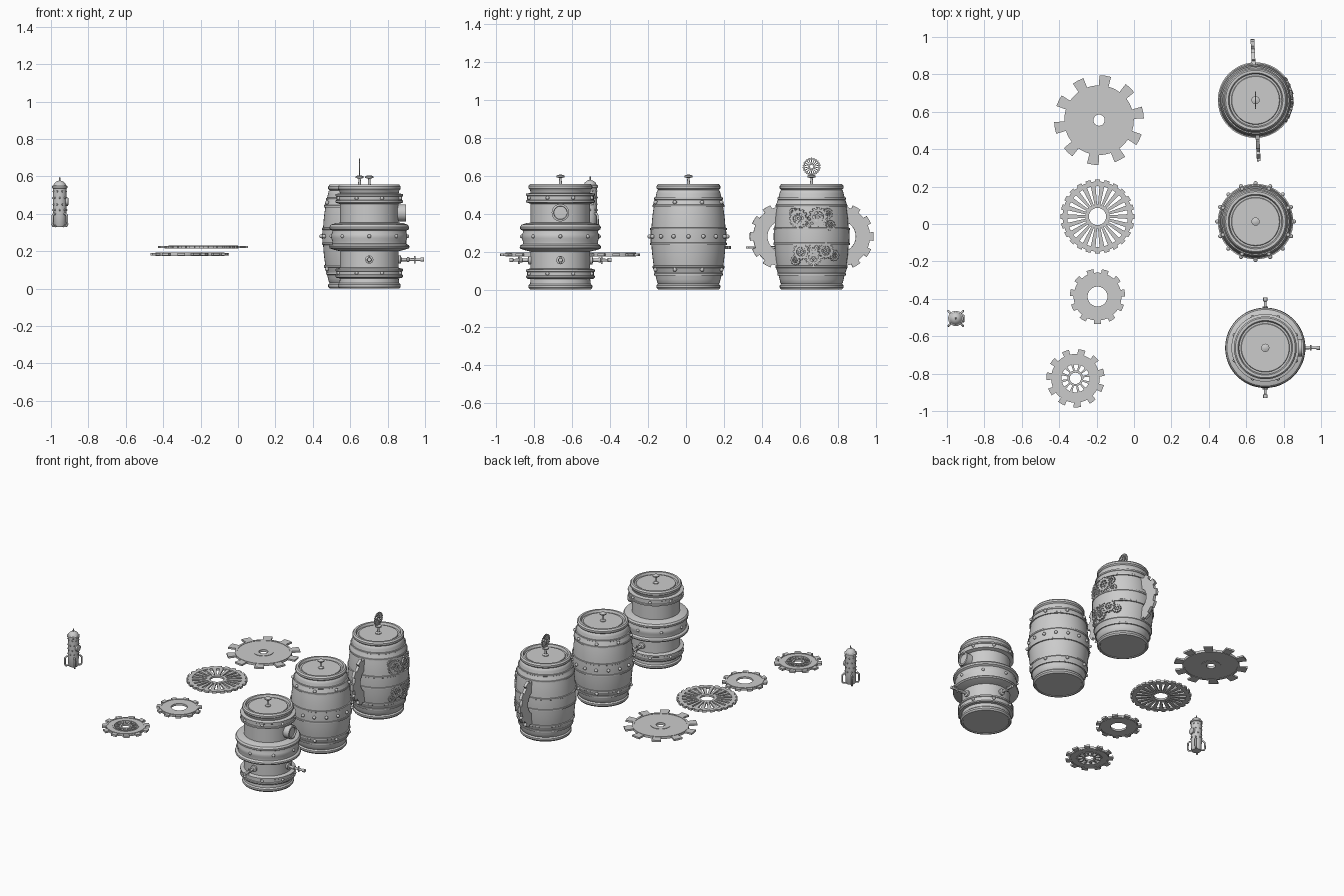
import bpy, bmesh
from math import sin, cos, pi, tau, radians, asin
from mathutils import Matrix, Vector

if "Cube" in bpy.data.objects:
    bpy.data.objects.remove(bpy.data.objects["Cube"])

T = Matrix.Translation


def R(deg, axis):
    return Matrix.Rotation(radians(deg), 4, axis)


def make(name, bm, mat=Matrix()):
    bmesh.ops.recalc_face_normals(bm, faces=bm.faces)
    me = bpy.data.meshes.new(name)
    bm.to_mesh(me)
    bm.free()
    ob = bpy.data.objects.new(name, me)
    ob.matrix_world = mat
    bpy.context.collection.objects.link(ob)
    return ob


def lathe(name, prof, mat, seg=48):
    """Spin an (r, z) profile around z; r = 0 ends close it."""
    bm = bmesh.new()
    rings = []
    for r, z in prof:
        if r == 0:
            rings.append([bm.verts.new((0, 0, z))] * seg)
        else:
            rings.append([bm.verts.new((r * cos(tau * i / seg), r * sin(tau * i / seg), z)) for i in range(seg)])
    for a, b in zip(rings, rings[1:]):
        for i in range(seg):
            j = (i + 1) % seg
            bm.faces.new(list(dict.fromkeys((a[i], a[j], b[j], b[i]))))
    return make(name, bm, mat)


def ring(bm, outer, hole, th):
    """Flat plate from polar outline (angle, radius) with a round hole."""
    rows = []
    for z in (-th / 2, th / 2):
        rows.append([[bm.verts.new((r * cos(a), r * sin(a), z)) for a, r in pts]
                     for pts in (outer, [(a, hole) for a, _ in outer])])
    (o0, i0), (o1, i1) = rows
    n = len(outer)
    for k in range(n):
        j = (k + 1) % n
        for p, q in ((o0, o1), (o1, i1), (i1, i0), (i0, o0)):
            bm.faces.new((p[k], p[j], q[j], q[k]))


def circle(r, n=48):
    return [(tau * i / n, r) for i in range(n)]


def gear(name, mat, teeth, tip, root, hole, th, duty=.42, raised=(), hub=None, spokes=0, width=.012):
    bm = bmesh.new()
    outline = []
    for t in range(teeth):
        for f, r in ((-duty / 2 - .01, root), (-duty / 2, tip), (0, tip), (duty / 2, tip),
                     (duty / 2 + .01, root), (.42, root), (.58, root)):
            outline.append(((t + f) * tau / teeth, r))
    ring(bm, outline, hole, th)
    for ro, ri in raised:
        ring(bm, circle(ro), ri, th * 1.45)
    if hub:
        ring(bm, circle(hub[0]), hub[1], th)
        for s in range(spokes):
            a, b = hub[0] * .97, hole * 1.03
            m = R(360 * s / spokes, 'Z') @ T(((a + b) / 2, 0, 0))
            v = bmesh.ops.create_cube(bm, size=1)['verts']
            for p in v:
                w = width * (.5 if p.co.x < 0 else 1)
                p.co = m @ Vector((p.co.x * (b - a), p.co.y * w, p.co.z * th * .8))
    return make(name, bm, mat)


def studs(name, mat, rows, size=.011):
    bm = bmesh.new()
    for r, z, n, off in rows:
        for i in range(n):
            m = R(360 * (i + off) / n, 'Z') @ T((r, 0, z)) @ R(90, 'Y')
            bmesh.ops.create_uvsphere(bm, u_segments=12, v_segments=8, radius=size, matrix=m)
    return make(name, bm, mat)


def tube(name, pts, rad, mat):
    cu = bpy.data.curves.new(name, 'CURVE')
    cu.dimensions = '3D'
    cu.bevel_depth, cu.bevel_resolution, cu.use_fill_caps = rad, 2, True
    sp = cu.splines.new('POLY')
    sp.points.add(len(pts) - 1)
    for p, c in zip(sp.points, pts):
        p.co = (*c, 1)
    ob = bpy.data.objects.new(name, cu)
    ob.matrix_world = mat
    bpy.context.collection.objects.link(ob)


# Barrel outlines
def bulge(z):
    return .196 - .033 * abs((z - .28) / .25) ** 2


FOOT = [(0, .004), (.148, .004), (.15, 0), (.16, 0), (.168, .01), (.168, .022), (.16, .03)]
LID = [(.16, .525), (.168, .533), (.168, .546), (.16, .556), (.146, .556), (.14, .54), (.13, .54), (.127, .545), (0, .545)]
wall = []
bands = [(.075, .125), (.235, .325), (.435, .485)]
cuts = sorted([.035, .055, .15, .18, .21, .28, .35, .38, .41, .505, .52])
for z in cuts:
    wall.append((bulge(z), z))
for a, b in bands:
    wall += [(bulge(a), a - .001), (bulge(a) + .007, a), (bulge(a) + .007, a + .01), (bulge(a) + .004, a + .012),
             (bulge(b) + .004, b - .012), (bulge(b) + .007, b - .01), (bulge(b) + .007, b), (bulge(b), b + .001)]
wall = sorted(((r + .004 if z == .28 else r), z) for r, z in wall)
wall.sort(key=lambda p: p[1])
BARREL = FOOT + wall + LID

BANDED = FOOT + [(.157, .055), (.175, .057), (.181, .063), (.181, .072), (.176, .075), (.176, .092), (.181, .095),
                 (.181, .105), (.157, .112), (.157, .2), (.19, .208), (.212, .216), (.215, .224), (.212, .232),
                 (.198, .24), (.198, .255), (.203, .27), (.203, .29), (.198, .3), (.198, .31), (.212, .318),
                 (.213, .33), (.205, .342), (.18, .35), (.157, .353), (.157, .452), (.181, .46), (.181, .47),
                 (.176, .473), (.176, .492), (.181, .495), (.181, .505), (.157, .51)] + LID
FINIAL = [(0, .54), (.02, .54), (.02, .55), (.008, .556), (.006, .588), (.022, .592), (.022, .6), (.01, .605), (0, .606)]

spots = {'gear_barrel': (.65, .662), 'studded_barrel': (.65, .013), 'banded_barrel': (.702, -.662)}
for name, (x, y) in spots.items():
    lathe(name, BANDED if name == 'banded_barrel' else BARREL, T((x, y, 0)))
    lathe(name + '_lid_knob', FINIAL, T((x, y, 0)), 16)

# Studs on two barrels
B, C = T((*spots['studded_barrel'], 0)), T((*spots['banded_barrel'], 0))
studs('studded_barrel_studs', B, [(.205, .28, 16, 0), (.188, .105, 8, .5), (.188, .46, 8, .5)])
studs('banded_barrel_studs', C, [(.178, .083, 8, .5), (.203, .28, 8, 0), (.178, .483, 8, .5)], .010)

# Round window and taps on the banded barrel
lathe('window', [(0, .14), (.046, .14), (.046, .195), (.036, .197), (.034, .188), (0, .19)],
      C @ T((0, 0, .405)) @ R(90, 'Y'), 32)
for i, (ang, end) in enumerate(((0, .293), (90, .268), (-90, .268))):
    m = C @ T((0, 0, .155)) @ R(ang, 'Z')
    lathe(f'tap_{i}', [(0, .15), (.022, .15), (.022, .168), (.009, .172), (.009, .2), (.013, .202), (.013, .212),
                      (.008, .215), (.007, end - .02), (.011, end - .018), (.011, end), (0, end)],
          m @ R(90, 'Y'), 16)
    tube(f'tap_handle_{i}', [(end - .05, 0, -.02), (end - .05, 0, .02)], .005, m)
    tube(f'tap_bar_{i}', [(end - .05, -.014, 0), (end - .05, .014, 0)], .004, m)

# Gear handles, top gear and wall gears on the gear barrel
A = T((*spots['gear_barrel'], 0))
for s, n in ((1, 'back'), (-1, 'front')):
    gear(n + '_gear_handle', A @ R(3, 'Z') @ T((0, s * .15, .28)) @ R(90, 'Y'),
         12, .177, .158, .083, .02, .5)
gear('lid_gear', A @ T((0, 0, .648)) @ R(90, 'Y'), 22, .047, .043, .037, .006, .5,
     hub=(.016, .009), spokes=18, width=.005)
wall_gears = [(-.07, .375, .052), (.035, .383, .052), (-.03, .345, .03), (.1, .338, .028), (-.095, .405, .026),
              (.085, .4, .03), (-.055, .2, .045), (.075, .205, .045), (.01, .17, .045), (.12, .18, .03),
              (-.085, .155, .028), (.01, .22, .026)]
for i, (dy, z, r) in enumerate(wall_gears):
    rad = bulge(z) + .004
    gear(f'wall_gear_{i}', A @ R(math_deg := asin(dy / rad) * 180 / pi, 'Z') @ T((rad - .002, 0, z)) @ R(90, 'Y'),
         12, r, r * .83, r * .55, .012, .5, hub=(r * .3, r * .12), spokes=6, width=r * .2)

# Loose flat gears
gear('large_gear', T((-.187, .555, .222)) @ R(10, 'Z'), 10, .24, .186, .03, .012, .42,
     raised=((.186, .172), (.066, .03)))
gear('spoked_gear', T((-.195, .04, .222)), 24, .198, .187, .162, .014, .55,
     hub=(.065, .046), spokes=22, width=.026)
gear('ring_gear', T((-.195, -.388, .184)) @ R(8, 'Z'), 11, .148, .128, .053, .014, .45, raised=((.124, .116),))
gear('small_gear', T((-.313, -.825, .184)) @ R(12, 'Z'), 11, .156, .13, .075, .014, .45,
     raised=((.127, .118), (.085, .075)), hub=(.042, .03), spokes=12, width=.015)

# Small riveted canister with dome, port and loop feet
L = T((-.953, -.505, 0))
lathe('canister', [(0, .33), (.03, .33), (.033, .335), (.036, .4), (.036, .535), (.041, .538), (.041, .548),
                   (.034, .552), (.028, .565), (.015, .574), (.005, .577), (.003, .595), (0, .597)], L, 24)
studs('canister_rivets', L, [(.036, z, 8, o) for z, o in ((.42, 0), (.45, .5), (.485, 0), (.52, .5))], .005)
lathe('canister_port', [(0, .03), (.022, .03), (.022, .044), (.016, .047), (0, .047)],
      L @ T((0, 0, .465)) @ R(90, 'Y'), 20)
for i in range(4):
    tube(f'canister_foot_{i}', [(.03, 0, .4), (.046, 0, .4), (.055, 0, .388), (.056, 0, .345), (.05, 0, .334), (.03, 0, .334)],
         .006, L @ R(45 + 90 * i, 'Z'))

# Smooth shading with sharp edges kept
meshes = [o for o in bpy.context.scene.objects if o.type == 'MESH']
bpy.ops.object.select_all(action='DESELECT')
for o in meshes:
    o.select_set(True)
bpy.context.view_layer.objects.active = meshes[0]
bpy.ops.object.shade_smooth_by_angle(angle=radians(35))
